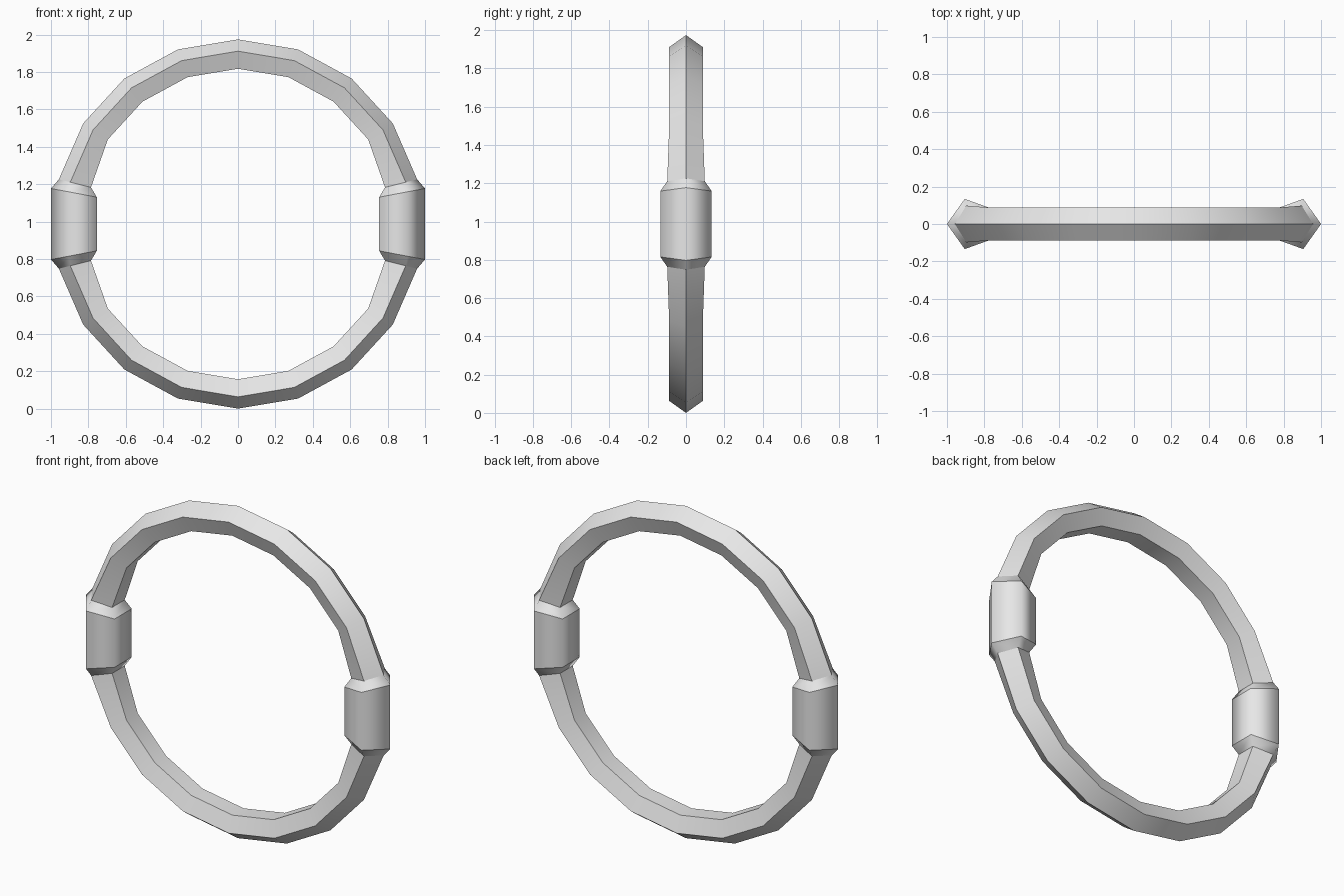
import bpy, bmesh, math

cube = bpy.data.objects.get("Cube")
if cube:
    bpy.data.objects.remove(cube, do_unlink=True)

CENTRE = 0.987
END_ANGLE = math.radians(76)
SEGMENTS = 8

# Single grey finish
grey = bpy.data.materials.new("plain_grey")
grey.use_nodes = True
colour = (0.8, 0.8, 0.8, 1)
grey.diffuse_color = colour
grey.node_tree.nodes["Principled BSDF"].inputs["Base Color"].default_value = colour


def section(outer, side, inner, half, inner_half):
    """Five-sided profile as (radius, depth): outer ridge, sides, flat inside."""
    return [(outer, 0), (side, half), (inner, inner_half),
            (inner, -inner_half), (side, -half)]


RING = section(0.987, 0.924, 0.83, 0.088, 0.053)
RING_END = section(0.987, 0.924, 0.81, 0.098, 0.059)
BAND = section(1.0, 0.905, 0.755, 0.134, 0.08)


def at_angle(profile, angle):
    """Place a profile on a radial plane, angle measured from the top."""
    return [(r * math.sin(angle), y, r * math.cos(angle)) for r, y in profile]


def loft(name, loops, sharp_loops=()):
    """Skin a row of loops into an open tube, optionally creasing some loops."""
    bm = bmesh.new()
    rows = [[bm.verts.new((x, y, z + CENTRE)) for x, y, z in loop] for loop in loops]
    for a, b in zip(rows, rows[1:]):
        for i in range(len(a)):
            j = (i + 1) % len(a)
            bm.faces.new((a[i], a[j], b[j], b[i]))
    bmesh.ops.recalc_face_normals(bm, faces=bm.faces)
    for k in sharp_loops:
        for edge in bm.edges:
            if all(v in rows[k] for v in edge.verts):
                edge.smooth = False
    for face in bm.faces:
        face.smooth = True
    mesh = bpy.data.meshes.new(name)
    bm.to_mesh(mesh)
    bm.free()
    mesh.materials.append(grey)
    obj = bpy.data.objects.new(name, mesh)
    bpy.context.collection.objects.link(obj)
    return obj


# Upper and lower ring arcs, slightly wider where they meet the bands
for name, turn in (("upper_arc", 0), ("lower_arc", math.pi)):
    loops = []
    for i in range(SEGMENTS + 1):
        angle = END_ANGLE * (2 * i / SEGMENTS - 1)
        profile = RING_END if i in (0, SEGMENTS) else RING
        loops.append(at_angle(profile, angle + turn))
    arc = loft(name, loops)
    bpy.ops.object.select_all(action="DESELECT")
    arc.select_set(True)
    bpy.context.view_layer.objects.active = arc
    bpy.ops.object.shade_smooth_by_angle(angle=math.radians(30))

# Side bands: straight sleeve with chamfered shoulders
for name, sign in (("left_band", 1), ("right_band", -1)):
    neck = at_angle(RING_END, END_ANGLE)
    shoulder = [(r, y, 0.19 * r) for r, y in BAND]
    flip = lambda loop: [(x, y, -z) for x, y, z in loop]
    loops = [neck, shoulder, flip(shoulder), flip(neck)]
    loops = [[(sign * x, y, z) for x, y, z in loop] for loop in loops]
    loft(name, loops, sharp_loops=(1, 2))
